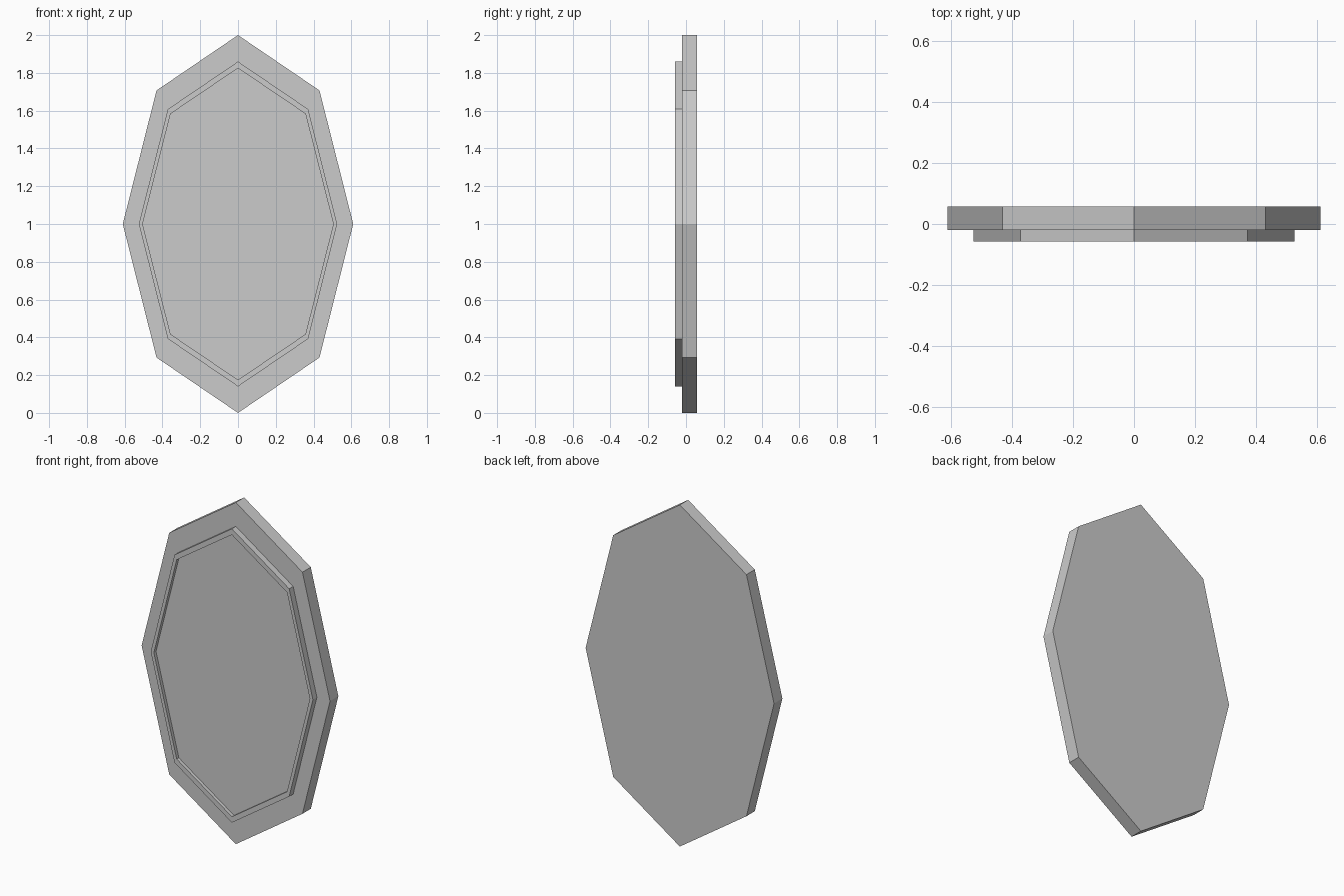
import bpy, bmesh
from math import sin, cos, pi

if "Cube" in bpy.data.objects:
    bpy.data.objects.remove(bpy.data.objects["Cube"])

SIDES = 8
CENTRE_Z = 1.0


def octagon(bm, rx, rz, y):
    """Stretched octagon standing in the XZ plane."""
    return [bm.verts.new((rx * cos(2 * pi * i / SIDES), y,
                          CENTRE_Z + rz * sin(2 * pi * i / SIDES)))
            for i in range(SIDES)]


def build(name, loops, cap_first=False, cap_last=False):
    """Bridge a series of octagons (rx, rz, y) running from back to front."""
    bm = bmesh.new()
    rings = [octagon(bm, *l) for l in loops]
    for a, b in zip(rings, rings[1:]):
        for i in range(SIDES):
            j = (i + 1) % SIDES
            bm.faces.new((a[i], b[i], b[j], a[j]))
    if cap_first:
        bm.faces.new(rings[0])
    if cap_last:
        bm.faces.new(rings[-1][::-1])
    # front faces point to -y, back faces to +y
    bmesh.ops.recalc_face_normals(bm, faces=bm.faces)
    if len(rings) == 1:
        bm.normal_update()
        for f in bm.faces:
            if f.normal.y > 0:
                f.normal_flip()
    mesh = bpy.data.meshes.new(name)
    bm.to_mesh(mesh)
    bm.free()
    obj = bpy.data.objects.new(name, mesh)
    bpy.context.collection.objects.link(obj)
    return obj


# Frame: back board, flat border, raised rim and its inner wall
build("mirror_frame", [
    (0.61, 1.0, 0.057),
    (0.61, 1.0, -0.02),
    (0.525, 0.86, -0.02),
    (0.525, 0.86, -0.057),
    (0.505, 0.825, -0.057),
    (0.505, 0.825, -0.037),
], cap_first=True)

# Glass: flat pane set just behind the rim
build("mirror_glass", [(0.505, 0.825, -0.037)], cap_last=True)
